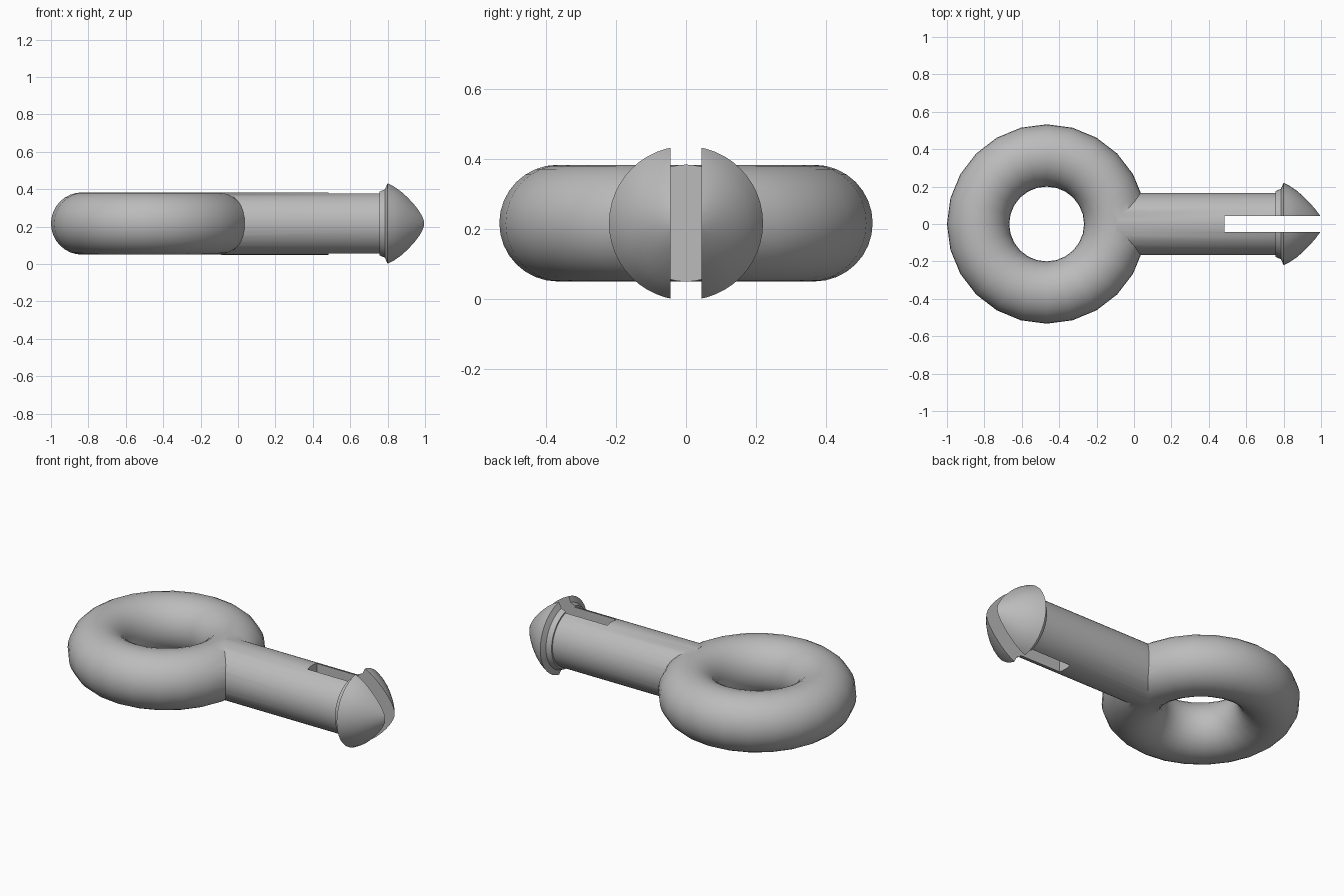
import bpy, bmesh, math

if "Cube" in bpy.data.objects:
    bpy.data.objects.remove(bpy.data.objects["Cube"])

ZC = 0.2165      # height of the centre line
RING_X = -0.467  # ring centre

grey = bpy.data.materials.new("grey")
grey.diffuse_color = (0.5, 0.5, 0.5, 1)
grey.use_nodes = True
grey.node_tree.nodes["Principled BSDF"].inputs["Base Color"].default_value = grey.diffuse_color


def lathe_x(name, profile, segs):
    """Closed solid turned around the x axis from (x, radius) points."""
    bm = bmesh.new()
    rings = []
    for x, r in profile:
        if r == 0:
            rings.append([bm.verts.new((x, 0, ZC))])
        else:
            rings.append([bm.verts.new((x, r * math.cos(2 * math.pi * i / segs),
                                        ZC + r * math.sin(2 * math.pi * i / segs)))
                          for i in range(segs)])
    for a, b in zip(rings, rings[1:]):
        for i in range(segs):
            j = (i + 1) % segs
            if len(a) == 1:
                bm.faces.new((a[0], b[i], b[j]))
            elif len(b) == 1:
                bm.faces.new((a[i], b[0], a[j]))
            else:
                bm.faces.new((a[i], b[i], b[j], a[j]))
    bmesh.ops.recalc_face_normals(bm, faces=bm.faces)
    mesh = bpy.data.meshes.new(name)
    bm.to_mesh(mesh)
    bm.free()
    obj = bpy.data.objects.new(name, mesh)
    bpy.context.collection.objects.link(obj)
    return obj


def boolean(obj, other, operation):
    """Apply a boolean and discard the helper."""
    mod = obj.modifiers.new(operation, 'BOOLEAN')
    mod.operation, mod.object, mod.solver = operation, other, 'EXACT'
    bpy.ops.object.select_all(action='DESELECT')
    bpy.context.view_layer.objects.active = obj
    obj.select_set(True)
    bpy.ops.object.modifier_apply(modifier=mod.name)
    bpy.data.objects.remove(other)


# Shaft with flared, rounded snap head
pin = lathe_x("pin", [(-0.09, 0), (-0.09, 0.167), (0.757, 0.167), (0.757, 0.176),
                      (0.785, 0.188), (0.80, 0.22), (0.835, 0.202), (0.87, 0.178),
                      (0.905, 0.148), (0.94, 0.113), (0.97, 0.078), (0.993, 0.047),
                      (1.007, 0.022), (1.012, 0)], 48)

# Slot splitting the snap end
bpy.ops.mesh.primitive_cube_add(size=1, location=(0.785, 0, ZC))
slot = bpy.context.object
slot.name = "slot_cutter"
slot.hide_render = True
slot.scale = (0.60, 0.088, 1)
bpy.context.view_layer.update()
boolean(pin, slot, 'DIFFERENCE')

# Pull ring fused to the shaft
bpy.ops.mesh.primitive_torus_add(location=(RING_X, 0, ZC), major_segments=24,
                                 minor_segments=32, major_radius=0.3665,
                                 minor_radius=0.1665)
ring = bpy.context.object
ring.name = "ring_pin"
boolean(ring, pin, 'UNION')

ring.data.materials.clear()
ring.data.materials.append(grey)
bpy.ops.object.shade_smooth_by_angle(angle=math.radians(30))
